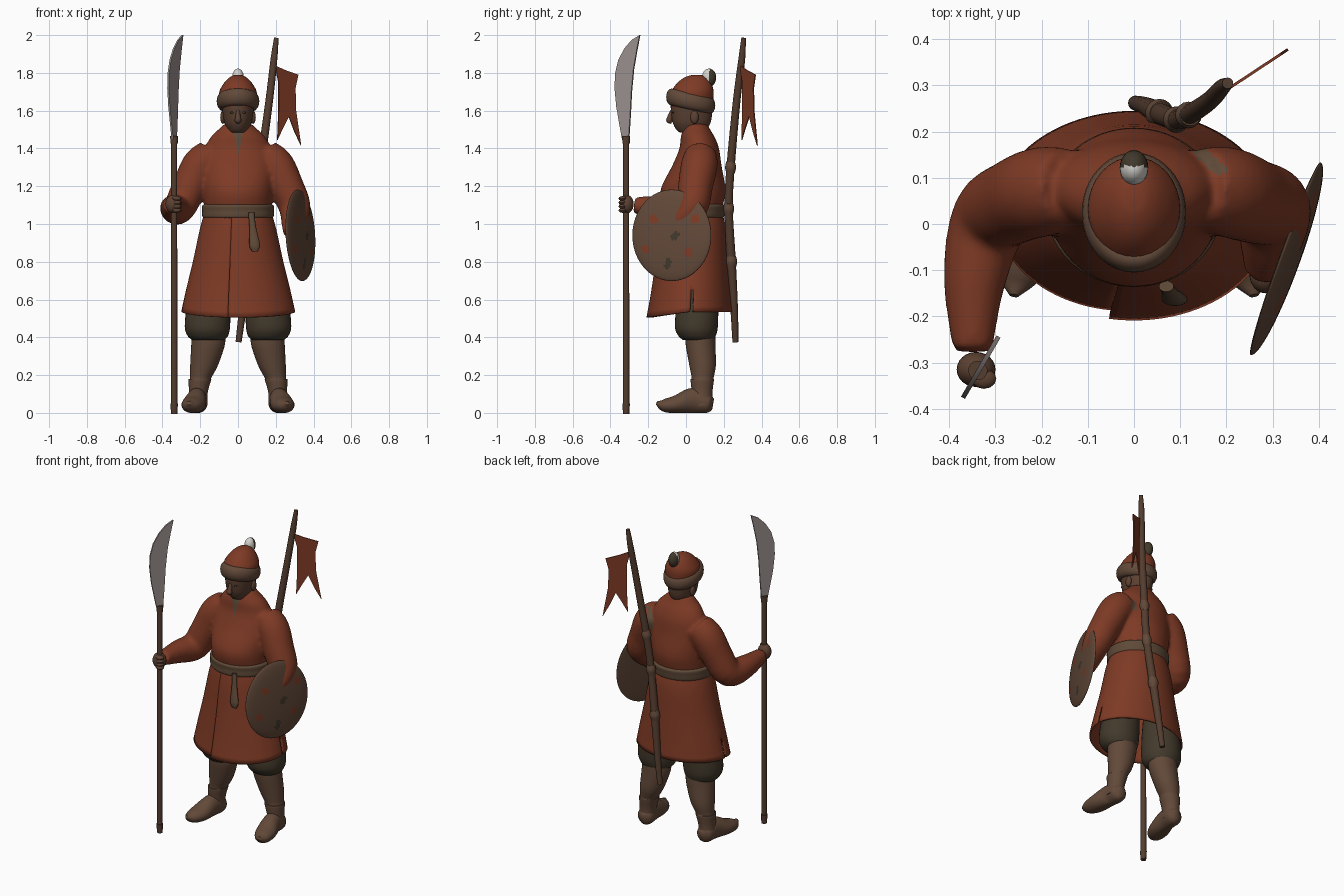
import bpy, bmesh, math
from mathutils import Vector, Matrix

if "Cube" in bpy.data.objects:
    bpy.data.objects.remove(bpy.data.objects["Cube"])


def mat(name, *rgb):
    m = bpy.data.materials.new(name)
    m.diffuse_color = [((c / 255 + 0.055) / 1.055) ** 2.4 for c in rgb] + [1]
    m.use_nodes = True
    m.node_tree.nodes["Principled BSDF"].inputs["Base Color"].default_value = m.diffuse_color
    return m


RUST = mat("rust_cloth", 126, 58, 37)
LEATHER = mat("brown_leather", 98, 73, 57)
SKIN = mat("skin", 92, 65, 50)
WOOD = mat("wood", 84, 61, 47)
OLIVE = mat("dark_olive", 66, 57, 43)
BELT = mat("belt_brown", 94, 73, 55)
STEEL = mat("steel", 158, 148, 146)
WHITE = mat("pale_fur", 212, 209, 203)


def finish(name, bm, *mats, angle=50):
    me = bpy.data.meshes.new(name)
    bmesh.ops.recalc_face_normals(bm, faces=bm.faces[:])
    bm.to_mesh(me)
    bm.free()
    ob = bpy.data.objects.new(name, me)
    bpy.context.collection.objects.link(ob)
    for m in mats:
        me.materials.append(m)
    for p in me.polygons:
        p.use_smooth = True
    me.set_sharp_from_angle(angle=math.radians(angle))
    return ob


def spline(pts, steps):
    """Smooth path through points of any dimension."""
    p = [Vector(q) for q in pts]
    p = [p[0] * 2 - p[1]] + p + [p[-1] * 2 - p[-2]]
    out = []
    for i in range(1, len(p) - 2):
        a, b, c, d = p[i - 1:i + 3]
        for k in range(steps):
            t = k / steps
            out.append((b * 2 + (c - a) * t + (a * 2 - b * 5 + c * 4 - d) * t * t
                        + (b * 3 - a - c * 3 + d) * t ** 3) * 0.5)
    return out + [p[-2]]


def sweep(name, pts, m, n=32, steps=5, flat=False, floor=None):
    """Capped tube through (x, y, z, radius_a, radius_b)."""
    path = spline(pts, steps)
    bm, rings = bmesh.new(), []
    for i, q in enumerate(path):
        a, b = path[max(i - 1, 0)], path[min(i + 1, len(path) - 1)]
        t = Vector((0, 0, 1)) if flat else (Vector(b[:3]) - Vector(a[:3])).normalized()
        side = Vector((1, 0, 0))
        side = (side - t * t.dot(side)).normalized()
        other = t.cross(side)
        ring = []
        for j in range(n):
            w = 2 * math.pi * j / n
            co = Vector(q[:3]) + side * (q[3] * math.cos(w)) + other * (q[4] * math.sin(w))
            if floor is not None:
                co.z = max(co.z, floor)
            ring.append(bm.verts.new(co))
        rings.append(ring)
    for r, s in zip(rings, rings[1:]):
        for j in range(n):
            bm.faces.new((r[j], r[(j + 1) % n], s[(j + 1) % n], s[j]))
    bm.faces.new(rings[0])
    bm.faces.new(rings[-1])
    return finish(name, bm, m)


def body(name, rings, m, **kw):
    """Upright form from (z, centre_y, rx, ry)."""
    return sweep(name, [(0, c, z, rx, ry) for z, c, rx, ry in rings], m, flat=True, **kw)


def rod(name, pts, m, n=16, steps=4):
    return sweep(name, [(x, y, z, r, r) for x, y, z, r in pts], m, n, steps)


def ball(name, loc, size, *mats, seg=24):
    bm = bmesh.new()
    bmesh.ops.create_uvsphere(bm, u_segments=seg, v_segments=seg // 2, radius=1)
    bmesh.ops.transform(bm, matrix=Matrix.Translation(loc) @ Matrix.Diagonal((*size, 1)), verts=bm.verts)
    return finish(name, bm, *mats)


def plate(name, pts, thick, m):
    bm = bmesh.new()
    f = bm.faces.new([bm.verts.new(p) for p in pts])
    f.normal_update()
    off = f.normal * thick
    new = bmesh.ops.extrude_face_region(bm, geom=[f])["geom"]
    for v in new:
        if isinstance(v, bmesh.types.BMVert):
            v.co += off
    return finish(name, bm, m, angle=30)


# Coat: torso and sleeves fused into one smooth skin
torso = body("coat_top", [(1.0, .035, .17, .15), (1.07, .035, .175, .155), (1.18, .037, .185, .172),
                          (1.31, .058, .195, .13), (1.40, .07, .175, .105), (1.46, .062, .145, .09),
                          (1.50, .056, .105, .072), (1.53, .055, .075, .06)], RUST, n=48)
shoulder = [(.14, .08, 1.37, .085), (.20, .07, 1.31, .097), (.255, .05, 1.2, .092)]
right_sleeve = rod("right_sleeve", [(-x, y, z, r) for x, y, z, r in shoulder] + [
    (-.312, .01, 1.085, .085), (-.345, -.12, 1.085, .068), (-.35, -.275, 1.10, .043)], RUST, 32)
left_sleeve = rod("left_sleeve", shoulder + [
    (.30, .03, 1.09, .085), (.295, -.05, 1.0, .065), (.285, -.10, .95, .048)], RUST, 32)
for o in (torso, right_sleeve, left_sleeve):
    o.select_set(True)
bpy.context.view_layer.objects.active = torso
bpy.ops.object.join()
r = torso.modifiers.new("fuse", 'REMESH')
r.mode, r.voxel_size, r.use_smooth_shade = 'VOXEL', 0.011, True
s = torso.modifiers.new("soften", 'SMOOTH')
s.factor, s.iterations = 0.5, 8
for md in ("fuse", "soften"):
    bpy.ops.object.modifier_apply(modifier=md)
torso.data.materials.clear()
for m in (RUST, BELT):
    torso.data.materials.append(m)
for p in torso.data.polygons:
    x, y, z = p.center
    p.use_smooth = True
    throat = y < .03 and z > 1.37 and abs(x) < (z - 1.36) * .22
    strap = z > 1.3 and y > .11 and .09 < x < .2 and abs((x - .1) + (y - .2)) < .02
    p.material_index = int(throat or strap)

# Coat skirt: open wrap with an overlapping front edge and short side slits
rows = spline([(1.06, .035, .172, .153), (.97, .035, .198, .172), (.8, .03, .235, .188),
               (.65, .024, .272, .205), (.535, .018, .298, .222)], 4)
bm, N, grid = bmesh.new(), 96, []
for i, (z, c, rx, ry) in enumerate(rows):
    line = []
    for j in range(N + 1):
        t = j / N
        a = -math.pi / 2 - .18 + 2 * math.pi * t
        f = 1 - .09 * max(0, (t - .75) / .25) * i / len(rows)
        dip = .03 * max(0, -math.sin(a)) * (i / (len(rows) - 1)) ** 2
        line.append(bm.verts.new((rx * f * math.cos(a), c + ry * f * math.sin(a), z - dip)))
    grid.append(line)
for i in range(len(rows) - 1):
    for j in range(N):
        mid = -math.pi / 2 - .18 + 2 * math.pi * (j + .5) / N
        if i >= len(rows) - 5 and abs(math.cos(mid)) > .9985 and math.sin(mid) > 0:
            continue
        bm.faces.new((grid[i][j], grid[i][j + 1], grid[i + 1][j + 1], grid[i + 1][j]))
skirt = finish("coat_skirt", bm, RUST)
sol = skirt.modifiers.new("cloth", 'SOLIDIFY')
sol.thickness, sol.offset = .01, 0

# Belt with hanging end
body("belt", [(1.03, .034, .178, .158), (1.04, .034, .189, .168), (1.07, .036, .19, .17),
              (1.095, .036, .19, .172), (1.105, .036, .178, .16)], BELT, n=48)
sweep("belt_end", [(.07, -.135, 1.06, .016, .012), (.078, -.148, .98, .018, .012),
                   (.088, -.163, .89, .028, .014), (.09, -.165, .855, .016, .008)], BELT, 16)

# Legs, mirrored
for s, side in ((-1, "right"), (1, "left")):
    sweep(side + "_trouser", [(s * .15, .06, .72, .10, .10), (s * .155, .06, .58, .115, .11),
                              (s * .162, .055, .46, .12, .114), (s * .16, .058, .41, .108, .1),
                              (s * .158, .065, .385, .085, .08)], OLIVE, flat=True)
    sweep(side + "_boot_shaft", [(s * .155, .075, .41, .09, .08), (s * .16, .078, .35, .088, .078),
                                 (s * .18, .088, .25, .073, .07), (s * .198, .088, .185, .056, .058),
                                 (s * .202, .086, .175, .06, .062), (s * .21, .085, .11, .05, .055),
                                 (s * .215, .085, .04, .052, .056)], LEATHER, flat=True)
    sweep(side + "_foot", [(s * .212, .143, .045, .02, .03), (s * .212, .115, .05, .05, .052),
                           (s * .218, .04, .065, .052, .068), (s * .236, -.05, .045, .062, .048),
                           (s * .252, -.115, .04, .045, .034), (s * .26, -.155, .052, .01, .01)],
          LEATHER, floor=0)

# Head
body("head", [(1.42, .065, .06, .055), (1.475, .055, .058, .058), (1.49, .03, .05, .072),
              (1.53, .03, .07, .098), (1.58, .03, .08, .108), (1.64, .03, .085, .11),
              (1.69, .035, .08, .1)], SKIN)
sweep("nose", [(0, -.07, 1.6, .01, .012), (0, -.085, 1.565, .014, .014), (0, -.088, 1.548, .018, .016),
               (0, -.075, 1.537, .01, .008)], SKIN, 12)
for s, side in ((-1, "right"), (1, "left")):
    ball(side + "_ear", (s * .08, .045, 1.565), (.014, .022, .035), SKIN, seg=16)
    ball(side + "_eye", (s * .03, -.068, 1.59), (.012, .006, .006), OLIVE, seg=12)

# Hat: dome, rolled rim tilted up at the front, fur tuft
body("hat_dome", [(1.62, .03, .09, .11), (1.69, .033, .1, .113), (1.73, .04, .085, .1),
                  (1.765, .048, .058, .073), (1.785, .055, .03, .04), (1.79, .057, .006, .008)], RUST)
bm, M, K = bmesh.new(), 48, 16
ring = [[bm.verts.new((math.cos(u) * (.085 + .028 * math.cos(v)),
                       .025 + math.sin(u) * (.102 + .028 * math.cos(v)),
                       1.65 - .2 * math.sin(u) * .11 + .045 * math.sin(v)))
         for v in (2 * math.pi * k / K for k in range(K))]
        for u in (2 * math.pi * k / M for k in range(M))]
for i in range(M):
    for k in range(K):
        a, b = ring[i], ring[(i + 1) % M]
        bm.faces.new((a[k], b[k], b[(k + 1) % K], a[(k + 1) % K]))
finish("hat_rim", bm, LEATHER)
tuft = ball("hat_tuft", (0, .122, 1.775), (.031, .038, .048), WHITE, OLIVE)
for p in tuft.data.polygons:
    p.material_index = int(p.center.y > .125)

# Polearm and gripping hand
px, py = -.338, -.317
rod("pole", [(px, py, 0, .016), (px, py, .06, .017), (px, py, .7, .0165), (px, py, 1.45, .016)], WOOD)
rod("blade_socket", [(px, py, 1.425, .02), (px, py, 1.465, .021)], WOOD)
rod("pole_butt", [(px, py, 0, .017), (px, py, .05, .02)], WOOD)
edge = [(-.02, 1.45), (-.035, 1.52), (-.055, 1.62), (-.066, 1.72), (-.062, 1.80), (-.042, 1.87),
        (-.005, 1.93), (.04, 1.975), (.088, 2.0), (.07, 1.92), (.05, 1.82), (.037, 1.70),
        (.03, 1.58), (.02, 1.45)]
plate("blade", [(px + .005 + .5 * u, py - .005 + .86 * u, z) for u, z in edge], .01, STEEL)
ball("right_hand", (-.342, -.315, 1.105), (.042, .038, .05), SKIN)
for k in range(4):
    ball("right_finger_%d" % k, (-.325, -.335, 1.072 + k * .021), (.027, .022, .013), SKIN, seg=12)

# Shield: shallow dome with painted spots, and the hand behind it
SPOTS = [(-.095, .084), (.14, .09), (-.14, -.075), (.10, -.09)]
MARKS = [(.02, -.01), (.035, .005), (-.02, -.165), (-.01, -.14)]
shield = ball("shield", (0, 0, 0), (.222, .242, .03), LEATHER, RUST, OLIVE, seg=96)
for p in shield.data.polygons:
    x, y, z = p.center
    if z > 0:
        if any(math.hypot(x - u, y - v) < .024 for u, v in SPOTS):
            p.material_index = 1
        elif any(math.hypot(x - u, y - v) < .017 for u, v in MARKS):
            p.material_index = 2
for v in shield.data.vertices:
    x, y, z = v.co
    z = z if z > 0 else z * .3
    v.co = (.328 + .34 * x + .94 * z - .05 * y, -.075 + .94 * x - .34 * z, .94 + y)
ball("left_hand", (.285, -.11, .94), (.035, .04, .04), SKIN)

# Curved stave on the back, with bindings and a swallow-tailed pennant
stave = [(.203, .305, 1.985, .012), (.19, .295, 1.87, .018), (.165, .268, 1.65, .02), (.118, .236, 1.3, .022),
         (.092, .226, 1.08, .022), (.055, .24, .8, .024), (.025, .255, .55, .02), (.003, .262, .375, .016)]
rod("back_stave", stave, WOOD)
for x, y, z, r in stave[3:6]:
    rod("stave_binding", [(x + .004, y, z + .03, r + .001), (x, y, z, r + .007), (x - .004, y, z - .03, r + .001)], LEATHER)
flag = [(.196, 1.84), (.25, 1.815), (.32, 1.79), (.305, 1.72), (.308, 1.6), (.335, 1.415), (.30, 1.49),
        (.27, 1.57), (.24, 1.51), (.21, 1.445), (.216, 1.6), (.216, 1.75)]
plate("pennant", [(x, .293 + (x - .21) * .66, z) for x, z in flag], .006, RUST)
